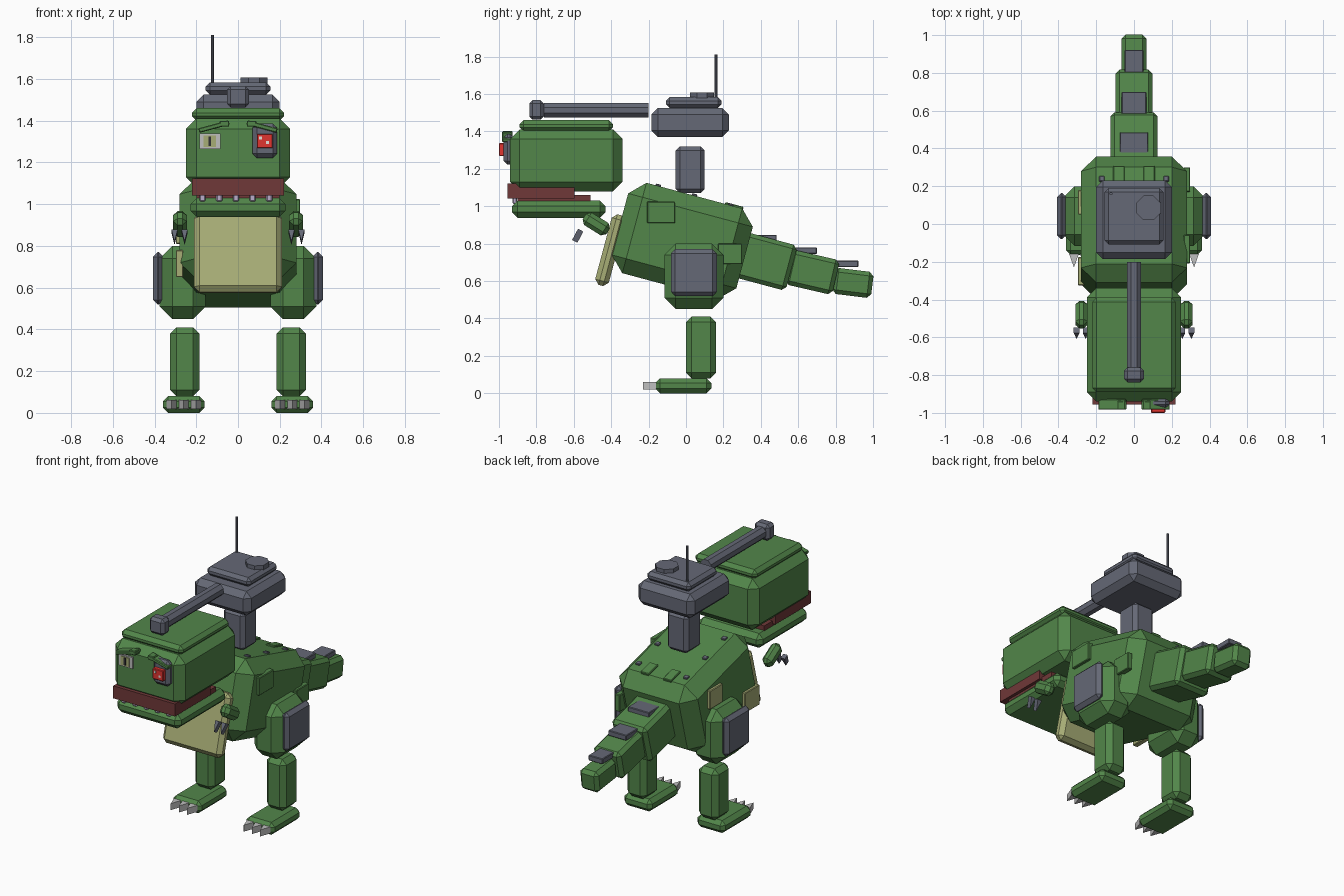
import bpy, bmesh, math
from mathutils import Matrix, Vector

cube = bpy.data.objects.get("Cube")
if cube:
    bpy.data.objects.remove(cube, do_unlink=True)


def material(name, *rgb):
    m = bpy.data.materials.new(name)
    m.use_nodes = True
    m.diffuse_color = (*rgb, 1)
    m.node_tree.nodes["Principled BSDF"].inputs["Base Color"].default_value = (*rgb, 1)
    return m


GREEN = material("hide green", .085, .24, .068)
GRAY = material("gun gray", .13, .14, .18)
KHAKI = material("belly khaki", .39, .42, .18)
MAROON = material("mouth maroon", .16, .04, .04)
RED = material("eye red", .75, .035, .03)
PALE = material("claw pale gray", .52, .52, .52)
TOOTH = material("tooth lilac", .5, .42, .6)
DARK = material("pupil dark", .03, .03, .035)
WHITE = material("glint white", .85, .8, .75)


def finish(name, bm, mat, loc, tilt=0, axis='X'):
    bmesh.ops.recalc_face_normals(bm, faces=bm.faces)
    mesh = bpy.data.meshes.new(name)
    bm.to_mesh(mesh)
    bm.free()
    mesh.materials.append(mat)
    ob = bpy.data.objects.new(name, mesh)
    ob.matrix_world = Matrix.Translation(loc) @ Matrix.Rotation(math.radians(tilt), 4, axis)
    bpy.context.collection.objects.link(ob)
    return ob


def block(name, mat, loc, size, bevel=0, tilt=0, axis='X'):
    """Chamfered box."""
    bm = bmesh.new()
    bmesh.ops.create_cube(bm, size=1)
    bmesh.ops.scale(bm, vec=size, verts=bm.verts)
    if bevel:
        bmesh.ops.bevel(bm, geom=bm.edges[:], offset=bevel, segments=1,
                        profile=.5, affect='EDGES')
    return finish(name, bm, mat, loc, tilt, axis)


def span(name, mat, xs, ys, zs, bevel=0):
    """Upright chamfered box given by its extents."""
    loc = [(a + b) / 2 for a, b in (xs, ys, zs)]
    size = [b - a for a, b in (xs, ys, zs)]
    return block(name, mat, loc, size, bevel)


def rod(name, mat, loc, radius, length, sides, tilt=0):
    bm = bmesh.new()
    bmesh.ops.create_cone(bm, cap_ends=True, segments=sides, radius1=radius,
                          radius2=radius, depth=length)
    bmesh.ops.rotate(bm, verts=bm.verts, matrix=Matrix.Rotation(math.pi / sides, 3, 'Z'))
    return finish(name, bm, mat, loc, tilt)


def claw(name, mat, loc, width, length, thick, tilt=0):
    """Triangular wedge pointing forward."""
    bm = bmesh.new()
    tri = [bm.verts.new(v) for v in ((-width / 2, 0, -thick / 2), (width / 2, 0, -thick / 2),
                                     (0, -length, -thick / 2))]
    face = bm.faces.new(tri)
    ext = bmesh.ops.extrude_face_region(bm, geom=[face])["geom"]
    bmesh.ops.translate(bm, vec=(0, 0, thick),
                        verts=[v for v in ext if isinstance(v, bmesh.types.BMVert)])
    return finish(name, bm, mat, loc, tilt)


# Body, belly and back studs
SLOPE = -15
body_at = Vector((0, -.02, .815))
block("body", GREEN, body_at, (.56, .69, .5), .08, SLOPE)
block("belly_plate", KHAKI, (0, -.405, .765), (.42, .075, .39), .025, SLOPE)
turn = Matrix.Rotation(math.radians(SLOPE), 3, 'X')
for s in (-1, 1):
    for y in (-.2, 0, .2):
        block("back_stud", GRAY, body_at + turn @ Vector((s * .17, y, .25)),
              (.03, .03, .02), .004, SLOPE)
    block("back_ridge", GREEN, body_at + turn @ Vector((s * .08, .22, .25)),
          (.06, .1, .02), .004, SLOPE)

# Patches on the flanks
for x, y, z, h, mat in ((.28, -.133, .967, .115, GREEN), (.28, .235, .745, .11, GREEN),
                        (-.28, .115, .87, .12, KHAKI), (-.28, -.25, .715, .13, KHAKI)):
    block("flank_patch", mat, (x, y, z), (.035, .13 + .02 * (y < -.1), h), .004)

# Tail with back plates
for i, (y, z, w, length, h, tilt) in enumerate((
        (.415, .708, .25, .31, .25, -15),
        (.675, .647, .195, .26, .19, -13),
        (.892, .59, .132, .21, .14, -7))):
    block(f"tail_segment_{i + 1}", GREEN, (0, y, z), (w, length, h), .022, tilt)
for y, z, w in ((.425, .83, .15), (.64, .763, .13), (.862, .692, .1)):
    block("tail_plate", GRAY, (0, y, z), (w, .12, .035), .004)

# Head, jaw and mouth
span("head", GREEN, (-.25, .25), (-.94, -.34), (1.08, 1.41), .05)
span("head_cap", GREEN, (-.22, .22), (-.89, -.39), (1.4, 1.46), .022)
span("upper_lip", MAROON, (-.22, .22), (-.955, -.595), (1.042, 1.122))
span("mouth_lining", MAROON, (-.2, .2), (-.9, -.51), (1.02, 1.06))
span("lower_jaw", GREEN, (-.228, .228), (-.93, -.43), (.938, 1.03), .03)
for i in range(5):
    block("tooth", TOOTH, (-.17 + .08 * i, -.915, 1.03), (.03, .025, .035), .006)

# Damaged eye on one side, glowing eye on the other
span("plain_eye_frame", PALE, (-.185, -.085), (-.952, -.93), (1.265, 1.338))
span("plain_eye", KHAKI, (-.165, -.105), (-.957, -.94), (1.273, 1.33))
span("plain_eye_pupil", DARK, (-.141, -.129), (-.961, -.954), (1.278, 1.325))
span("glowing_eye_socket", GRAY, (.07, .187), (-.975, -.92), (1.222, 1.387), .02)
span("glowing_eye", RED, (.09, .166), (-1, -.965), (1.268, 1.337), .004)
for x, z in ((.108, 1.317), (.142, 1.295)):
    block("eye_glint", WHITE, (x, -.999, z), (.014, .004, .014))
for s in (-1, 1):
    block("brow", GREEN, (s * .115, -.955, 1.372), (.15, .055, .022), .004, s * 15, 'Y')
    block("brow_end", GREEN, (s * .065, -.96, 1.385), (.045, .045, .028), .004)

# Limbs, mirrored
for s, side in ((1, "left"), (-1, "right")):
    block(side + "_thigh", GREEN, (s * .265, .042, .625), (.22, .315, .35), .06)
    block(side + "_thigh_armor", GRAY, (s * .383, .042, .645), (.05, .245, .25), .022)
    block(side + "_shin", GREEN, (s * .255, .08, .245), (.14, .16, .33), .03)
    block(side + "_foot", GREEN, (s * .26, -.015, .04), (.2, .3, .08), .025)
    for k in (-1, 0, 1):
        claw(side + "_toe_claw", PALE, (s * .26 + k * .058, -.16, .04), .05, .07, .042)
    block(side + "_arm", GREEN, (s * .278, -.48, .905), (.066, .15, .078), .022, -32)
    for k in (-1, 1):
        claw(side + "_hand_claw", GRAY, (s * .28 + k * .024, -.563, .872), .03, .068, .032, 62)

# Turret, gun, hatch and antenna
span("turret_neck", GRAY, (-.075, .075), (-.055, .1), (1.07, 1.32), .022)
span("turret", GRAY, (-.2, .2), (-.185, .23), (1.37, 1.525), .035)
span("turret_roof", GRAY, (-.155, .155), (-.108, .19), (1.525, 1.583), .02)
rod("gun_barrel", GRAY, (0, -.48, 1.513), .041, .56, 8, 90)
span("gun_muzzle", GRAY, (-.053, .053), (-.838, -.76), (1.463, 1.567), .018)
rod("hatch", GRAY, (.077, .085, 1.593), .07, .03, 8)
rod("antenna", GRAY, (-.122, .16, 1.69), .008, .24, 8)
